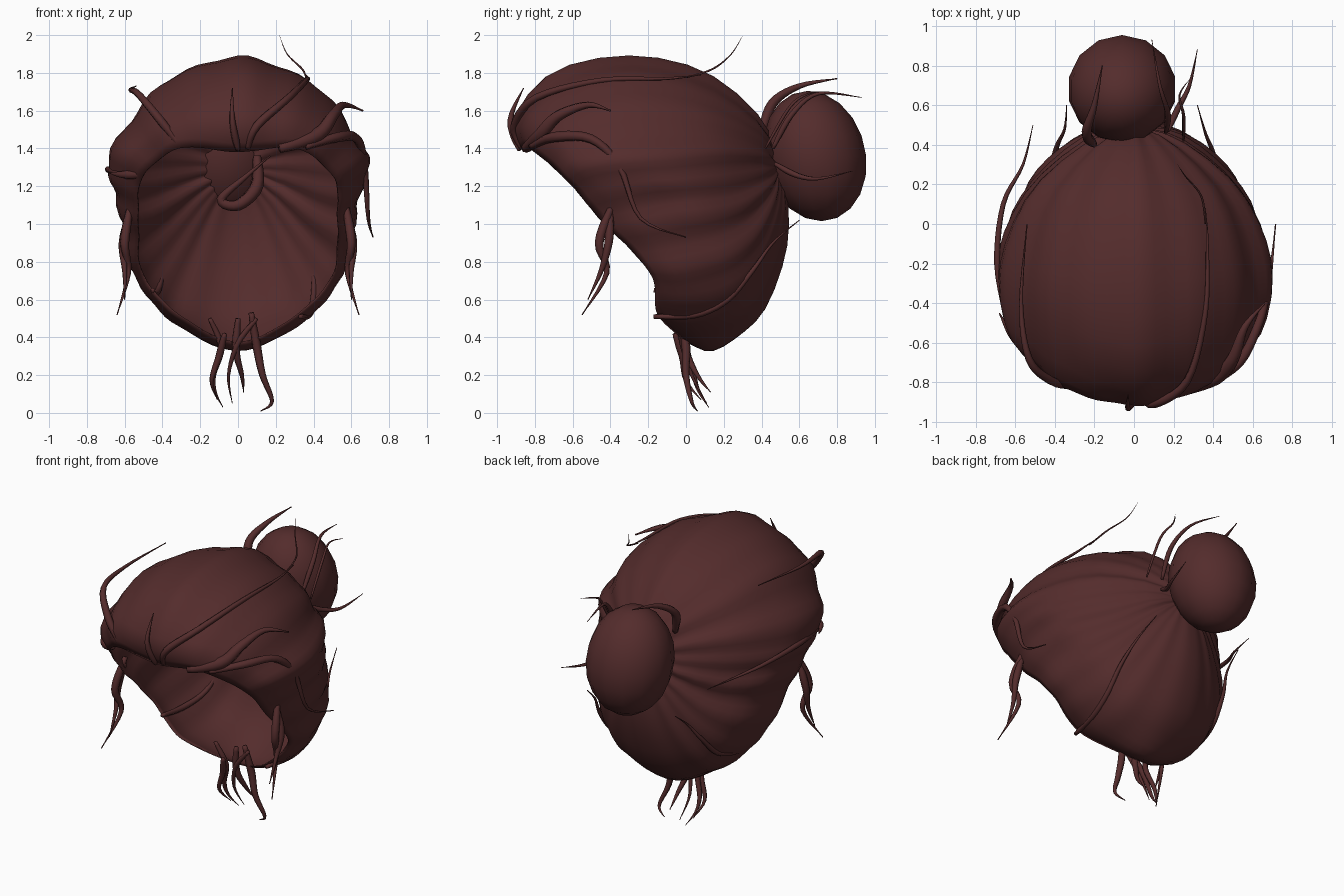
import bpy, bmesh, math
from mathutils import Vector

if "Cube" in bpy.data.objects:
    bpy.data.objects.remove(bpy.data.objects["Cube"])

hair = bpy.data.materials.new("dark_brown_hair")
hair.diffuse_color = (0.088, 0.025, 0.025, 1)
hair.use_nodes = True
hair.node_tree.nodes["Principled BSDF"].inputs["Base Color"].default_value = hair.diffuse_color


def spline(pts, u, cyclic=False):
    """Catmull-Rom point at parameter u (in units of points)."""
    n = len(pts)
    i = int(math.floor(u))
    if not cyclic:
        i = max(0, min(i, n - 2))
    f = u - i
    idx = (lambda k: k % n) if cyclic else (lambda k: max(0, min(k, n - 1)))
    a, b, c, d = (pts[idx(i + k)] for k in (-1, 0, 1, 2))
    return 0.5 * (2 * b + (c - a) * f + (2 * a - 5 * b + 4 * c - d) * f * f
                  + (3 * b - a - 3 * c + d) * f ** 3)


def finish(bm, name):
    me = bpy.data.meshes.new(name)
    bm.to_mesh(me)
    bm.free()
    me.materials.append(hair)
    ob = bpy.data.objects.new(name, me)
    bpy.context.collection.objects.link(ob)
    me.shade_smooth()
    return ob


# Swept-back hair: locks running from the knot to the hairline, crown to nape
LOCKS = [
    [(0, .40, 1.55), (0, .1, 1.80), (0, -.3, 1.885), (0, -.7, 1.80), (0, -.91, 1.55), (0, -.86, 1.38)],
    [(.14, .41, 1.48), (.34, .12, 1.65), (.41, -.25, 1.73), (.41, -.55, 1.68), (.37, -.80, 1.54), (.31, -.83, 1.40)],
    [(.22, .42, 1.36), (.50, .19, 1.39), (.65, -.1, 1.37), (.68, -.35, 1.35), (.62, -.57, 1.31), (.51, -.64, 1.24)],
    [(.22, .45, 1.24), (.45, .27, 1.15), (.60, .06, 1.12), (.63, -.12, 1.1), (.61, -.32, 1.06), (.53, -.46, 1.03)],
    [(.18, .48, 1.15), (.36, .39, .95), (.49, .25, .82), (.54, .08, .76), (.55, -.07, .73), (.51, -.19, .74)],
    [(.11, .52, 1.11), (.22, .47, .85), (.31, .35, .62), (.34, .2, .51), (.35, .0, .485), (.32, -.15, .52)],
    [(0, .54, 1.12), (0, .53, .85), (0, .42, .55), (0, .27, .40), (0, .13, .325), (0, .01, .37)],
]
KNOT = Vector((0, .49, 1.3))
MID = Vector((0, -.1, 1.15))
half = [[KNOT] + [Vector(p) for p in row] for row in LOCKS]
mirror = [[Vector((-p.x, p.y, p.z)) for p in row] for row in half[5:0:-1]]
meridians = half + mirror
AROUND, ALONG = 96, 16

bm = bmesh.new()
pole = bm.verts.new(KNOT)
rings = []
for j in range(1, ALONG + 1):
    t = j / ALONG
    ring = []
    for i in range(AROUND):
        u = 12 * i / AROUND
        a = math.tau * i / AROUND
        p = spline([spline(m, t * 6) for m in meridians], u, True)
        # combed grooves, strongest at the sides, fading toward the knot, hairline and nape
        wave = math.sin(a * 19 + .6) + .7 * math.sin(a * 12 + 1)
        depth = .012 * (.35 + .2 * math.cos(a) + .6 * math.sin(a) ** 2) * math.sin(math.pi * (.05 + .85 * t))
        ring.append(bm.verts.new(p + (p - MID).normalized() * wave * depth))
    rings.append(ring)
for i in range(AROUND):
    k = (i + 1) % AROUND
    bm.faces.new((pole, rings[0][i], rings[0][k]))
    for a, b in zip(rings, rings[1:]):
        bm.faces.new((a[i], b[i], b[k], a[k]))
bm.normal_update()
if sum(f.normal.dot(f.calc_center_median() - MID) for f in bm.faces) < 0:
    bmesh.ops.reverse_faces(bm, faces=bm.faces[:])
cap = finish(bm, "swept_back_hair")
mod = cap.modifiers.new("thickness", 'SOLIDIFY')
mod.thickness = .008
mod.offset = -1

# Bun, leaning slightly forward at the top
bm = bmesh.new()
bmesh.ops.create_uvsphere(bm, u_segments=14, v_segments=10, radius=1)
for v in bm.verts:
    v.co = Vector((-.06 + .275 * v.co.x, .682 + .272 * v.co.y - .035 * v.co.z, 1.36 + .345 * v.co.z))
finish(bm, "bun")


def strand(name, pts, r, sides=6, steps=5):
    """Tapered tube along a smooth path."""
    pts = [Vector(p) for p in pts]
    n = (len(pts) - 1) * steps
    path = [spline(pts, i / steps) for i in range(n + 1)]
    bm = bmesh.new()
    rows = []
    side = None
    for i, p in enumerate(path):
        tan = (path[min(i + 1, n)] - path[max(i - 1, 0)]).normalized()
        if side is None:
            side = tan.orthogonal()
        side = (side - tan * side.dot(tan)).normalized()
        up = tan.cross(side)
        t = i / n
        w = r * max(.12, min(1, .55 + 2 * t) * (1 - t ** 1.8))
        rows.append([bm.verts.new(p + (side * math.cos(a) + up * math.sin(a)) * w)
                     for a in (math.tau * k / sides for k in range(sides))])
    for a, b in zip(rows, rows[1:]):
        for k in range(sides):
            m = (k + 1) % sides
            bm.faces.new((a[k], a[m], b[m], b[k]))
    bm.faces.new(rows[0][::-1])
    bm.faces.new(rows[-1])
    finish(bm, name)


def both(name, pts, r):
    strand(name + "_right", pts, r)
    strand(name + "_left", [(-x, y, z) for x, y, z in pts], r)


# Loose wisps under the nape
strand("nape_wisp_1", [(.07, -.03, .53), (.1, 0, .35), (.13, .0, .2), (.18, .03, .06), (.12, .06, .01)], .026)
strand("nape_wisp_2", [(0, -.02, .5), (-.01, 0, .33), (.02, .06, .2), (.03, .13, .11)], .024)
strand("nape_wisp_3", [(-.15, -.03, .5), (-.09, 0, .35), (-.13, .04, .2), (-.12, .07, .11), (-.08, .12, .03)], .02)
strand("nape_wisp_4", [(.1, -.03, .5), (0, -.02, .37), (-.05, .03, .2), (-.03, .11, .05)], .018)
strand("nape_wisp_5", [(-.07, -.06, .42), (-.1, -.02, .3), (-.14, .0, .17), (-.11, .08, .07)], .022)

# Temple wisps and wrapped nape locks
both("temple_wisp_long", [(.57, -.39, 1.1), (.60, -.46, .9), (.58, -.42, .74), (.64, -.55, .52)], .028)
both("temple_wisp_short", [(.57, -.4, 1.06), (.61, -.41, .9), (.6, -.45, .75), (.6, -.52, .6)], .026)
strand("nape_lock_right", [(.33, -.17, .51), (.375, .05, .52), (.40, .22, .6), (.40, .35, .75),
                           (.36, .46, .9), (.32, .6, 1.02)], .022)
strand("nape_lock_left", [(-.45, -.17, .65), (-.45, .05, .62), (-.42, .25, .66), (-.39, .39, .8),
                          (-.35, .48, .92), (-.34, .6, 1.02)], .022)

# Fringe locks
strand("side_lock", [(.36, -.82, 1.41), (.53, -.7, 1.46), (.63, -.5, 1.45), (.67, -.35, 1.3),
                     (.69, -.24, 1.03), (.715, 0, .93)], .03)
strand("upper_side_lock", [(.22, -.85, 1.4), (.42, -.77, 1.47), (.5, -.68, 1.57), (.56, -.52, 1.63),
                           (.66, -.4, 1.6)], .045)
strand("crown_lock", [(.05, -.87, 1.4), (.1, -.91, 1.52), (.27, -.79, 1.67), (.36, -.45, 1.76),
                      (.37, -.1, 1.77), (.36, .08, 1.79)], .024)
strand("crown_wisp", [(.36, .0, 1.775), (.34, .14, 1.82), (.26, .24, 1.9), (.22, .3, 1.998)], .006)
strand("forehead_lock", [(0, -.88, 1.39), (-.03, -.93, 1.55), (-.03, -.86, 1.72)], .022)
strand("left_fringe_lock", [(-.31, -.82, 1.42), (-.42, -.79, 1.56), (-.53, -.68, 1.69), (-.57, -.4, 1.71),
                            (-.54, 0, 1.73)], .026)
strand("left_side_wisp", [(-.64, -.5, 1.27), (-.69, -.2, 1.29), (-.66, .1, 1.27), (-.56, .3, 1.22),
                          (-.51, .5, 1.21)], .018)
strand("left_ear_curl", [(-.5, -.62, 1.27), (-.6, -.58, 1.26), (-.68, -.45, 1.27)], .03)

# Wisps around the bun
strand("bun_wisp_top", [(-.2, .40, 1.48), (-.24, .46, 1.64), (-.2, .6, 1.73), (-.16, .8, 1.77)], .03)
strand("bun_wisp_back", [(.16, .46, 1.4), (.17, .56, 1.58), (.13, .7, 1.69), (.09, .93, 1.67)], .018)
strand("bun_wisp_right", [(.25, .42, 1.4), (.25, .55, 1.62), (.23, .65, 1.69), (.28, .73, 1.7)], .01)
strand("bun_wisp_low", [(.17, .47, 1.32), (.22, .58, 1.26), (.28, .7, 1.24), (.32, .88, 1.28)], .018)

# Tucked curl inside the cap
strand("inner_curl", [(.1, .32, 1.36), (.1, .28, 1.2), (0, .26, 1.1), (-.09, .26, 1.13), (.04, .24, 1.25),
                      (.17, .22, 1.36)], .04)
